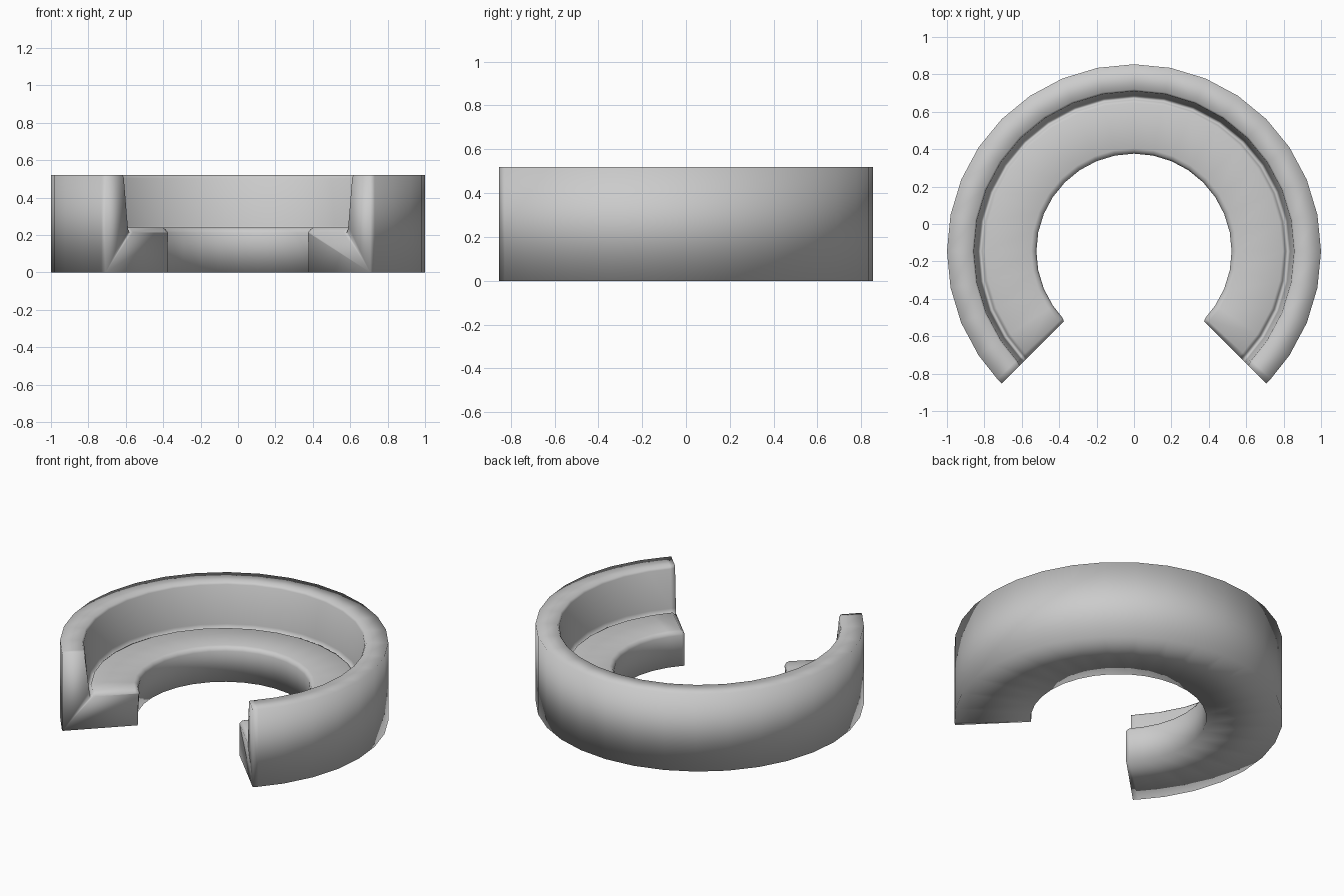
import bpy, bmesh
from math import sin, cos, radians

if "Cube" in bpy.data.objects:
    bpy.data.objects.remove(bpy.data.objects["Cube"])

CENTRE_Y = -0.146
STEPS = 24          # segments across the 270 degree sweep

# Sofa cross-section as (radius, height): seat cushion, crease, backrest
full = [(0.535, 0), (0.522, 0.212), (0.532, 0.232), (0.55, 0.24),
        (0.795, 0.24), (0.81, 0.232), (0.815, 0.215), (0.828, 0.215),
        (0.834, 0.25), (0.856, 0.505), (0.866, 0.52), (1.0, 0.52), (1.0, 0)]

# Open ends: the cushion edge is rolled down to the crease height
end = [(max(r, 0.53), min(z, 0.215) if r < 0.83 else z) for r, z in full]
end[9] = (0.864, 0.505)
end[10] = (0.87, 0.52)

# Sweep sections: (angle, profile), with a narrow bevel band at each end
step = 270 / STEPS
sections = [(-45, end), (-43, full)]
sections += [(-45 + i * step, full) for i in range(1, STEPS)]
sections += [(223, full), (225, end)]

bm = bmesh.new()
rings = [[bm.verts.new((r * cos(radians(a)), r * sin(radians(a)) + CENTRE_Y, z))
          for r, z in prof] for a, prof in sections]
n = len(full)
for a, b in zip(rings, rings[1:]):
    for i in range(n):
        j = (i + 1) % n
        bm.faces.new((a[i], a[j], b[j], b[i]))

# End caps
bm.faces.new(rings[0])
bm.faces.new(rings[-1])
bmesh.ops.recalc_face_normals(bm, faces=bm.faces)
for f in bm.faces:
    f.smooth = True

mesh = bpy.data.meshes.new("curved_sofa")
bm.to_mesh(mesh)
bm.free()
sofa = bpy.data.objects.new("curved_sofa", mesh)
bpy.context.collection.objects.link(sofa)
